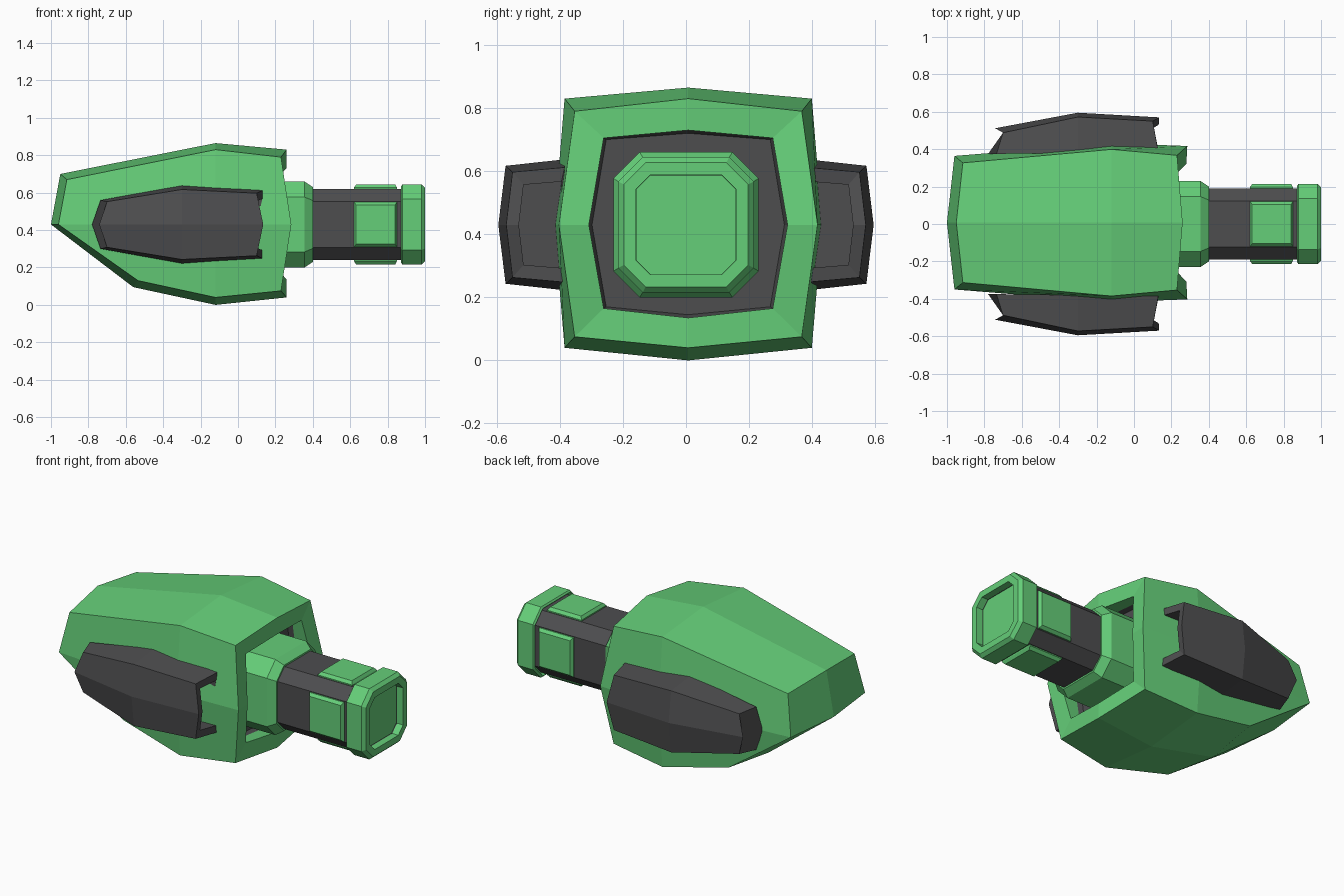
import bpy, bmesh
from math import pi
from mathutils import Matrix, Vector

if "Cube" in bpy.data.objects:
    bpy.data.objects.remove(bpy.data.objects["Cube"])

ZC = 0.43   # height of the long axis


def material(name, rgb):
    m = bpy.data.materials.new(name)
    m.diffuse_color = (*rgb, 1)
    m.use_nodes = True
    m.node_tree.nodes["Principled BSDF"].inputs["Base Color"].default_value = m.diffuse_color
    return m


GREEN = material("green", (0.13, 0.62, 0.19))
DARK = material("dark_grey", (0.075, 0.075, 0.078))


def loft(name, rings, mats, tip=None, dark_from=None):
    """Skin equal-length rings, close both ends; tip = centre point of first cap."""
    bm = bmesh.new()
    vs = [[bm.verts.new(p) for p in r] for r in rings]
    n = len(vs[0])
    for k, (a, b) in enumerate(zip(vs, vs[1:])):
        for i in range(n):
            j = (i + 1) % n
            f = bm.faces.new((a[i], a[j], b[j], b[i]))
            if dark_from is not None and k >= dark_from:
                f.material_index = 1
    if tip:
        # fan of four quads around the tip
        c = bm.verts.new(tip)
        for i in range(0, n, 2):
            bm.faces.new((c, vs[0][i], vs[0][i + 1], vs[0][(i + 2) % n]))
    else:
        bm.faces.new(vs[0])
    end = bm.faces.new(vs[-1])
    if dark_from is not None:
        end.material_index = 1
    bmesh.ops.recalc_face_normals(bm, faces=bm.faces)
    me = bpy.data.meshes.new(name)
    bm.to_mesh(me)
    bm.free()
    for m in mats:
        me.materials.append(m)
    ob = bpy.data.objects.new(name, me)
    bpy.context.collection.objects.link(ob)
    return ob


def mirrored(half):
    """Top-to-bottom half section -> full ring, mirrored across y."""
    return half + [(x, -y, z) for x, y, z in half[-2:0:-1]]


def octagon(x, r, f):
    pts = [(r, -f), (r, f), (f, r), (-f, r), (-r, f), (-r, -f), (-f, -r), (f, -r)]
    return [(x, y, ZC + z) for y, z in pts]


# Main body: nose ring, widest ring, rear ring, then rim and recess
body_halves = [
    [(-.95, 0, .70), (-.915, .32, .67), (-.96, .357, ZC), (-.535, .35, .13), (-.56, 0, .095)],
    [(-.12, 0, .865), (-.12, .392, .83), (-.12, .425, ZC), (-.12, .392, .04), (-.12, 0, 0)],
    [(.26, 0, .83), (.23, .36, .79), (.285, .41, ZC), (.23, .36, .075), (.26, 0, .04)],
    [(.26, 0, .73), (.235, .268, .705), (.28, .315, ZC), (.235, .268, .165), (.26, 0, .135)],
    [(.17, 0, .73), (.17, .268, .705), (.17, .315, ZC), (.17, .268, .165), (.17, 0, .135)],
    [(.14, 0, .72), (.14, .26, .70), (.14, .305, ZC), (.14, .26, .17), (.14, 0, .145)],
]
body = loft("main_body", [mirrored(h) for h in body_halves], [GREEN, DARK],
            tip=(-1, 0, ZC), dark_from=4)
body.location.y = 0.007

# Collar at the rear of the body
loft("collar", [octagon(.10, .23, .147), octagon(.355, .23, .147), octagon(.40, .20, .128)],
     [GREEN])

# Barrel with hollow end
loft("barrel", [octagon(.35, .19, .124), octagon(.96, .19, .124),
                octagon(.96, .157, .112), octagon(.45, .157, .112)], [DARK])

# Ring around the barrel end
loft("muzzle_ring", [octagon(.90, .18, .12), octagon(.872, .205, .13), octagon(.88, .215, .137),
                     octagon(.98, .215, .137), octagon(1.0, .197, .128),
                     octagon(1.0, .158, .113), octagon(.955, .157, .112)], [GREEN, DARK])

# Four raised pads around the barrel
for k in range(4):
    pad = loft("barrel_pad", [
        [(x, y, z) for x, y in ((x0, -w), (x1, -w), (x1, w), (x0, w))]
        for x0, x1, w, z in ((.62, .85, .12, .17), (.62, .85, .12, .197), (.632, .84, .105, .214))
    ], [GREEN])
    pad.data.transform(Matrix.Translation((0, 0, ZC)) @ Matrix.Rotation(k * pi / 2, 4, 'X'))


# Side pods: channel-shaped fairings, open at the rear
def pod_ring(inner, corner, mid):
    """Each argument: (x, y, half height); mid lies on the axis."""
    def p(a, s):
        return (a[0], a[1], ZC + s * a[2])
    return [p(inner, 1), p(corner, 1), p(mid, 0), p(corner, -1), p(inner, -1),
            (inner[0] - mid[2], inner[1], ZC)]


pod_rings = [
    pod_ring((-.735, .375, .13), (-.70, .488, .122), (-.742, .512, .045)),
    pod_ring((-.30, .38, .208), (-.30, .572, .187), (-.30, .595, 0)),
    pod_ring((.13, .385, .182), (.10, .55, .167), (.135, .57, 0)),
    pod_ring((.13, .395, .137), (.105, .515, .127), (.132, .53, 0)),
    pod_ring((.0, .395, .137), (.0, .515, .127), (.0, .53, 0)),
]
# keep the inner side of the open end inside the body wall
pod_rings[2][5] = (.10, .385, ZC)
pod_rings[3][5] = (.10, .395, ZC)
for side, name in ((1, "back_side_pod"), (-1, "front_side_pod")):
    loft(name, [[(x, side * y, z) for x, y, z in r] for r in pod_rings], [DARK])
